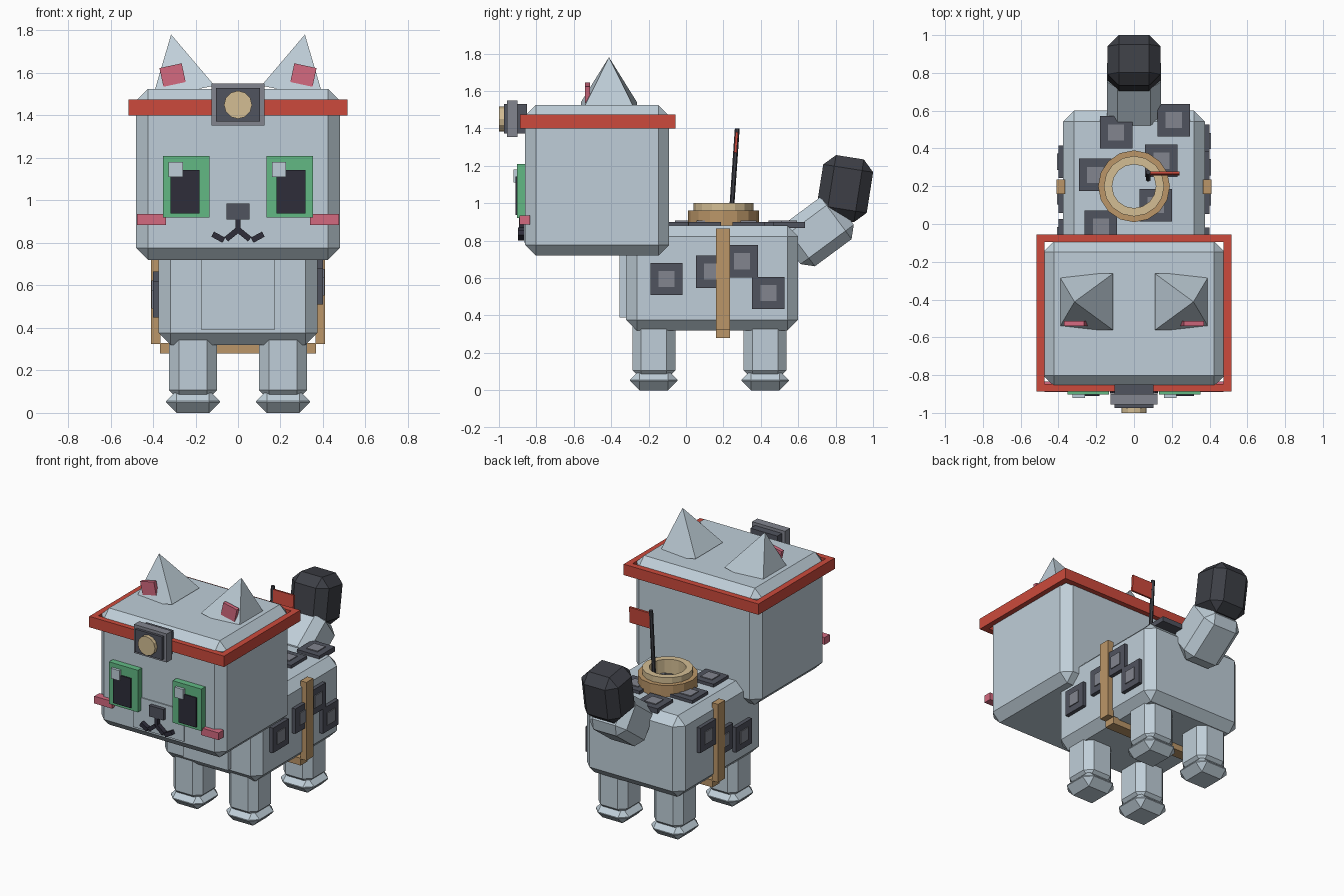
import bpy, bmesh, math
from mathutils import Matrix, Vector

if "Cube" in bpy.data.objects:
    bpy.data.objects.remove(bpy.data.objects["Cube"])


def material(name, hexa):
    def lin(c):
        return c / 12.92 if c <= 0.04045 else ((c + 0.055) / 1.055) ** 2.4
    m = bpy.data.materials.new(name)
    m.diffuse_color = [lin(int(hexa[i:i + 2], 16) / 255) for i in (0, 2, 4)] + [1]
    m.use_nodes = True
    m.node_tree.nodes["Principled BSDF"].inputs["Base Color"].default_value = m.diffuse_color
    return m


FUR = material("pale_blue_grey", "bfced8")
DARK = material("dark_grey", "50535e")
COAL = material("charcoal", "3d3f46")
MID = material("mid_grey", "82858f")
RED = material("red", "cc4a3c")
PINK = material("pink", "d46a80")
GREEN = material("green", "62b984")
BLACK = material("blue_black", "2e2d3a")
TAN = material("tan", "bb9668")
BEIGE = material("beige", "d4be94")


def finish(name, bm, mat):
    bmesh.ops.recalc_face_normals(bm, faces=bm.faces)
    me = bpy.data.meshes.new(name)
    bm.to_mesh(me)
    bm.free()
    me.materials.append(mat)
    ob = bpy.data.objects.new(name, me)
    bpy.context.collection.objects.link(ob)
    return ob


def box(name, mat, centre, size, bevel=0, rx=0, ry=0):
    """Box, optionally with one-step chamfers, turned about x and y."""
    bm = bmesh.new()
    bmesh.ops.create_cube(bm, size=1, matrix=Matrix.Diagonal((*size, 1)))
    if bevel:
        bmesh.ops.bevel(bm, geom=bm.edges[:], offset=bevel, segments=1,
                        affect='EDGES', profile=0.5)
    bm.transform(Matrix.Translation(centre) @ Matrix.Rotation(rx, 4, 'X')
                 @ Matrix.Rotation(ry, 4, 'Y'))
    return finish(name, bm, mat)


def span(name, mat, x, y, z, bevel=0):
    """Box from its extents along each axis."""
    r = (x, y, z)
    return box(name, mat, [(a + b) / 2 for a, b in r], [b - a for a, b in r], bevel)


def lathe_ring(name, mat, profile, centre, n=16):
    """Closed (radius, z) profile spun about the vertical axis."""
    bm = bmesh.new()
    rings = []
    for i in range(n):
        a = 2 * math.pi * i / n
        rings.append([bm.verts.new((centre[0] + r * math.cos(a),
                                    centre[1] + r * math.sin(a), z)) for r, z in profile])
    k = len(profile)
    for i in range(n):
        p, q = rings[i], rings[(i + 1) % n]
        for j in range(k):
            bm.faces.new((p[j], q[j], q[(j + 1) % k], p[(j + 1) % k]))
    return finish(name, bm, mat)


def cylinder(name, mat, p, q, r, n):
    p, q = Vector(p), Vector(q)
    bm = bmesh.new()
    rot = (q - p).to_track_quat('Z', 'Y').to_matrix().to_4x4()
    bmesh.ops.create_cone(bm, cap_ends=True, segments=n, radius1=r, radius2=r,
                          depth=(q - p).length,
                          matrix=Matrix.Translation((p + q) / 2) @ rot)
    return finish(name, bm, mat)


# Body, chest and head
span("body", FUR, (-.375, .375), (-.32, .6), (.32, .88), .057)
span("chest", FUR, (-.172, .172), (-.355, -.25), (.39, .78))
span("head", FUR, (-.48, .48), (-.86, -.09), (.72, 1.525), .057)
span("muzzle", FUR, (-.195, .195), (-.867, -.84), (.79, 1.007))

# Legs and feet
for side, sx in (("left", -1), ("right", 1)):
    for end, y in (("front", -.172), ("back", .423)):
        box(f"{end}_leg_{side}", FUR, (sx * .212, y, .23), (.226, .23, .34), .047)
        box(f"{end}_foot_{side}", FUR, (sx * .212, y, .053), (.253, .253, .106), .05)

# Tail
box("tail_base", FUR, (0, .704, .848), (.285, .28, .354), .055, rx=-math.radians(53.5))
box("tail_tip", COAL, (0, .85, 1.078), (.28, .27, .34), .06, rx=-math.radians(9))

# Ears lean outwards, with pink inner plates
for side, sx in (("left", -1), ("right", 1)):
    t = sx * .21
    bm = bmesh.new()
    base = [bm.verts.new((x, y, 0)) for x, y in
            ((-.15, -.15), (.15, -.15), (.15, .15), (-.15, .15))]
    tip = bm.verts.new((0, 0, .278))
    bm.faces.new(base)
    for i in range(4):
        bm.faces.new((base[i], base[(i + 1) % 4], tip))
    bm.transform(Matrix.Translation((sx * .257, -.412, 1.509)) @ Matrix.Rotation(t, 4, 'Y'))
    finish(f"ear_{side}", bm, FUR)
    box(f"inner_ear_{side}", PINK, (sx * .308, -.527, 1.59), (.107, .026, .09), ry=t)

# Face
for side, sx in (("left", -1), ("right", 1)):
    c = sx * .243
    span(f"eye_{side}", GREEN, (c - .11, c + .11), (-.903, -.85), (.92, 1.21))
    p = sx * .25
    span(f"pupil_{side}", BLACK, (p - .068, p + .068), (-.911, -.89), (.938, 1.143))
    h = c - .05
    span(f"eye_glint_{side}", FUR, (h - .033, h + .033), (-.922, -.895), (1.11, 1.18))
    span(f"cheek_{side}", PINK, sorted((sx * .34, sx * .475)), (-.89, -.835), (.885, .935))
    box(f"mouth_inner_{side}", BLACK, (sx * .03, -.88, .838), (.066, .036, .027), ry=sx * .68)
    box(f"mouth_outer_{side}", BLACK, (sx * .093, -.88, .827), (.06, .036, .027), ry=-sx * .5)
span("nose", DARK, (-.055, .055), (-.893, -.85), (.91, .985))
span("mouth_stem", BLACK, (-.012, .012), (-.893, -.85), (.845, .91))

# Headband: four bars forming a frame
for name, x, y in (("front", (-.515, .515), (-.888, -.847)),
                   ("back", (-.515, .515), (-.096, -.055)),
                   ("left", (-.515, -.474), (-.847, -.096)),
                   ("right", (.474, .515), (-.847, -.096))):
    span(f"headband_{name}", RED, x, y, (1.4, 1.475))

# Head lamp
span("lamp_case", DARK, (-.103, .103), (-.974, -.85), (1.372, 1.53))
span("lamp_frame", MID, (-.125, .125), (-.956, -.9), (1.353, 1.55))
bpy.data.objects["lamp_frame"].data.materials[0] = MID
cylinder("lamp_lens", BEIGE, (0, -.95, 1.45), (0, -1.0, 1.45), .066, 12)

# Saddle strap
for side, sx in (("left", -1), ("right", 1)):
    span(f"strap_{side}", TAN, sorted((sx * .365, sx * .41)), (.16, .236), (.325, .865))
span("strap_under", TAN, (-.367, .367), (.16, .236), (.28, .33))

# Square spots on the flanks (y, z)
flanks = {1: ((-.105, .595), (.14, .634), (.30, .69), (.44, .52)),
          -1: ((-.06, .535), (.145, .58), (.33, .68))}
for sx, spots in flanks.items():
    side = "right" if sx > 0 else "left"
    for i, (y, z) in enumerate(spots):
        box(f"flank_spot_{side}_{i}", DARK, (sx * .383, y, z), (.036, .172, .172))
        box(f"flank_spot_centre_{side}_{i}", MID, (sx * .39, y, z), (.034, .086, .086))

# Square spots on the back (x, y)
for i, (x, y) in enumerate(((-.095, .485), (.21, .55), (-.205, .26),
                            (.145, .335), (.115, .10), (-.175, -.015))):
    box(f"back_spot_{i}", DARK, (x, y, .884), (.172, .172, .034))
    box(f"back_spot_centre_{i}", MID, (x, y, .89), (.086, .086, .034))

# Round hatch rim on the back
lathe_ring("hatch_base", TAN, ((.118, .87), (.19, .87), (.19, .96), (.118, .96)), (0, .2))
lathe_ring("hatch_rim", BEIGE, ((.116, .88), (.16, .88), (.16, 1.0), (.116, 1.0)), (0, .2))

# Flag on a leaning pole
cylinder("flag_pole", COAL, (.075, .238, .88), (.075, .274, 1.4), .013, 6)
box("flag", RED, (.16, .268, 1.325), (.16, .014, .11), rx=-.07)
